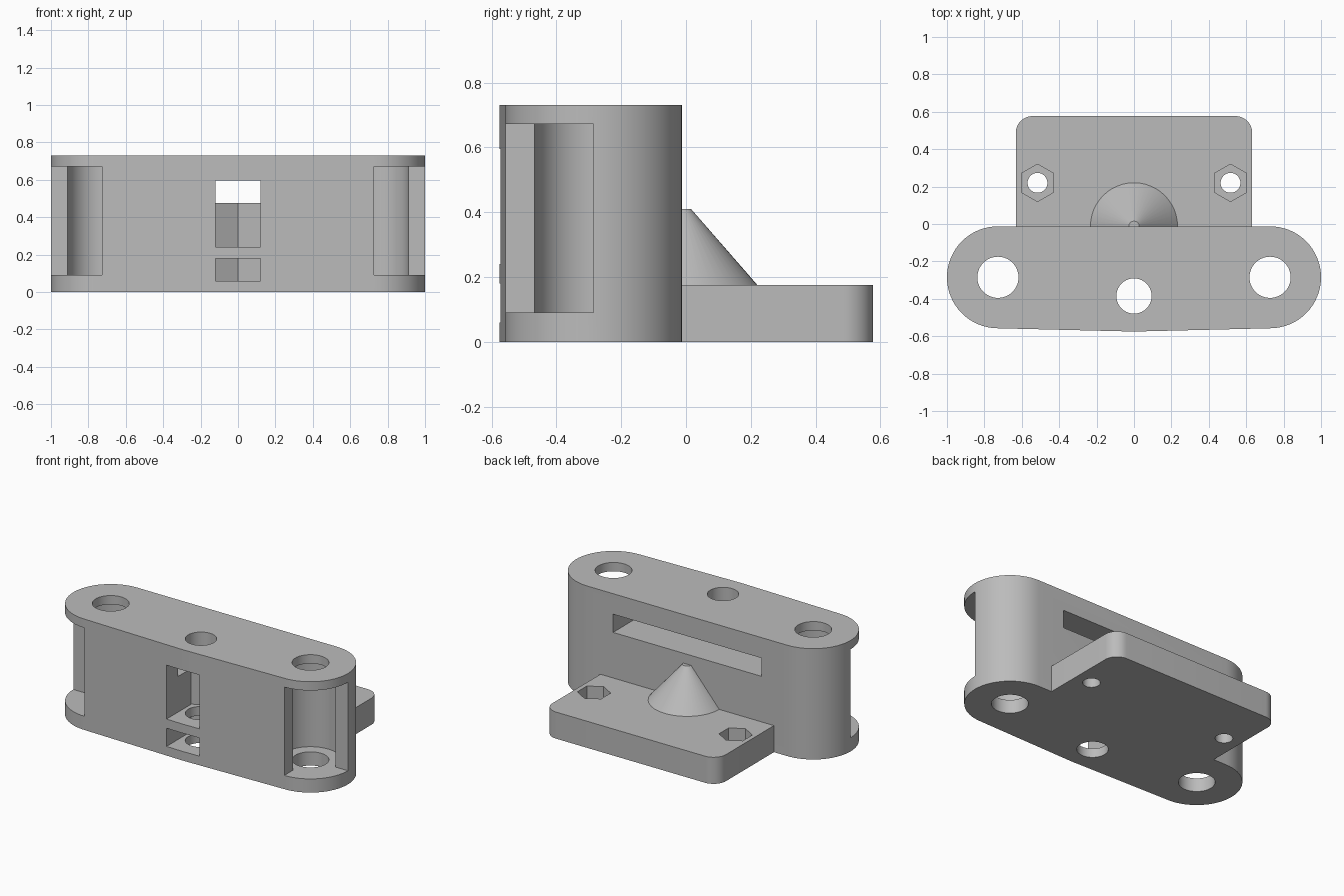
import bpy
import bmesh
from math import sin, cos, radians

old = bpy.data.objects.get("Cube")
if old:
    bpy.data.objects.remove(old, do_unlink=True)

grey = bpy.data.materials.new("plain_grey")
grey.use_nodes = True
grey.diffuse_color = (0.5, 0.5, 0.5, 1)
grey.node_tree.nodes["Principled BSDF"].inputs["Base Color"].default_value = (0.5, 0.5, 0.5, 1)


def arc(cx, cy, r, start, end, steps):
    """Points on an arc, both ends included."""
    angles = [radians(start + (end - start) * i / steps) for i in range(steps + 1)]
    return [(cx + r * cos(a), cy + r * sin(a)) for a in angles]


def circle(cx, cy, r, sides=64, turn=0):
    return arc(cx, cy, r, turn, turn + 360, sides)[:-1]


def add_object(name, bm):
    bmesh.ops.recalc_face_normals(bm, faces=bm.faces)
    mesh = bpy.data.meshes.new(name)
    bm.to_mesh(mesh)
    bm.free()
    mesh.materials.append(grey)
    obj = bpy.data.objects.new(name, mesh)
    bpy.context.collection.objects.link(obj)
    return obj


def prism(name, points, z0, z1):
    """Extrude a plan outline from z0 to z1."""
    bm = bmesh.new()
    face = bm.faces.new([bm.verts.new((x, y, z0)) for x, y in points])
    new = bmesh.ops.extrude_face_region(bm, geom=[face])["geom"]
    verts = [g for g in new if isinstance(g, bmesh.types.BMVert)]
    bmesh.ops.translate(bm, verts=verts, vec=(0, 0, z1 - z0))
    return add_object(name, bm)


def cut(obj, cutters):
    """Subtract every cutter, then delete the cutters."""
    for cutter in cutters:
        cutter.hide_render = True
        mod = obj.modifiers.new("cut", "BOOLEAN")
        mod.operation = "DIFFERENCE"
        mod.solver = "EXACT"
        mod.object = cutter
    depsgraph = bpy.context.evaluated_depsgraph_get()
    mesh = bpy.data.meshes.new_from_object(obj.evaluated_get(depsgraph))
    obj.modifiers.clear()
    obj.data = mesh
    for cutter in cutters:
        bpy.data.objects.remove(cutter, do_unlink=True)


def smooth(obj):
    bpy.ops.object.select_all(action="DESELECT")
    obj.select_set(True)
    bpy.context.view_layer.objects.active = obj
    bpy.ops.object.shade_smooth_by_angle(angle=radians(30))


HEIGHT = 0.73
END_X, END_Y, END_R = 0.7275, -0.285, 0.2725
MID_Y = -0.385
BACK = END_Y + END_R
PLATE_TOP = 0.175

# Main block: two round ends and a slightly bowed front
outline = (arc(END_X, END_Y, END_R, -90, 90, 32)
           + arc(-END_X, END_Y, END_R, 90, 270, 32)
           + arc(0, MID_Y, 0.19, 268, 272, 2))
block = prism("main_block", outline, 0, HEIGHT)

cutters = []
# Round end pockets, open on the outer front quarter, with a shaft hole
pocket = arc(END_X, END_Y, 0.183, 0, 270, 48) + [(END_X, -0.8), (1.2, -0.8), (1.2, END_Y)]
for side in (-1, 1):
    cutters.append(prism("pocket_cutter", [(side * x, y) for x, y in pocket], 0.09, 0.672))
    cutters.append(prism("end_hole_cutter", circle(side * END_X, END_Y, 0.11), -0.1, 0.9))

# Front nut slots with a pointed back
nut_slot = [(-0.12, -0.8), (0.12, -0.8), (0.12, -0.315), (0, -0.246), (-0.12, -0.315)]
for low, high in ((0.06, 0.18), (0.24, 0.595)):
    cutters.append(prism("nut_slot_cutter", nut_slot, low, high))

# Wide slot in the back and the centre bolt hole
wide_slot = [(-0.54, -0.455), (0.54, -0.455), (0.54, 0.2), (-0.54, 0.2)]
cutters.append(prism("wide_slot_cutter", wide_slot, 0.475, 0.595))
cutters.append(prism("bolt_hole_cutter", circle(0, MID_Y, 0.094), -0.1, 0.9))
cut(block, cutters)
smooth(block)

# Mounting plate with rounded rear corners
W, REAR, R = 0.632, 0.577, 0.09
plate_outline = ([(-W, BACK), (W, BACK)]
                 + arc(W - R, REAR - R, R, 0, 90, 12)
                 + arc(R - W, REAR - R, R, 90, 180, 12))
plate = prism("mounting_plate", plate_outline, 0, PLATE_TOP)

# Screw holes with hexagonal recesses
cutters = []
for side in (-1, 1):
    cutters.append(prism("screw_hole_cutter", circle(side * 0.516, 0.22, 0.053, 32), -0.1, 0.3))
    cutters.append(prism("hex_recess_cutter", circle(side * 0.516, 0.22, 0.1, 6, 30), 0.085, 0.3))
cut(plate, cutters)
smooth(plate)

# Blunt cone against the back of the block
bm = bmesh.new()
cone_height = 0.41 - PLATE_TOP
bmesh.ops.create_cone(bm, cap_ends=True, segments=48, radius1=0.233, radius2=0.028, depth=cone_height)
bmesh.ops.translate(bm, verts=bm.verts, vec=(0, BACK, PLATE_TOP + cone_height / 2))
smooth(add_object("support_cone", bm))
